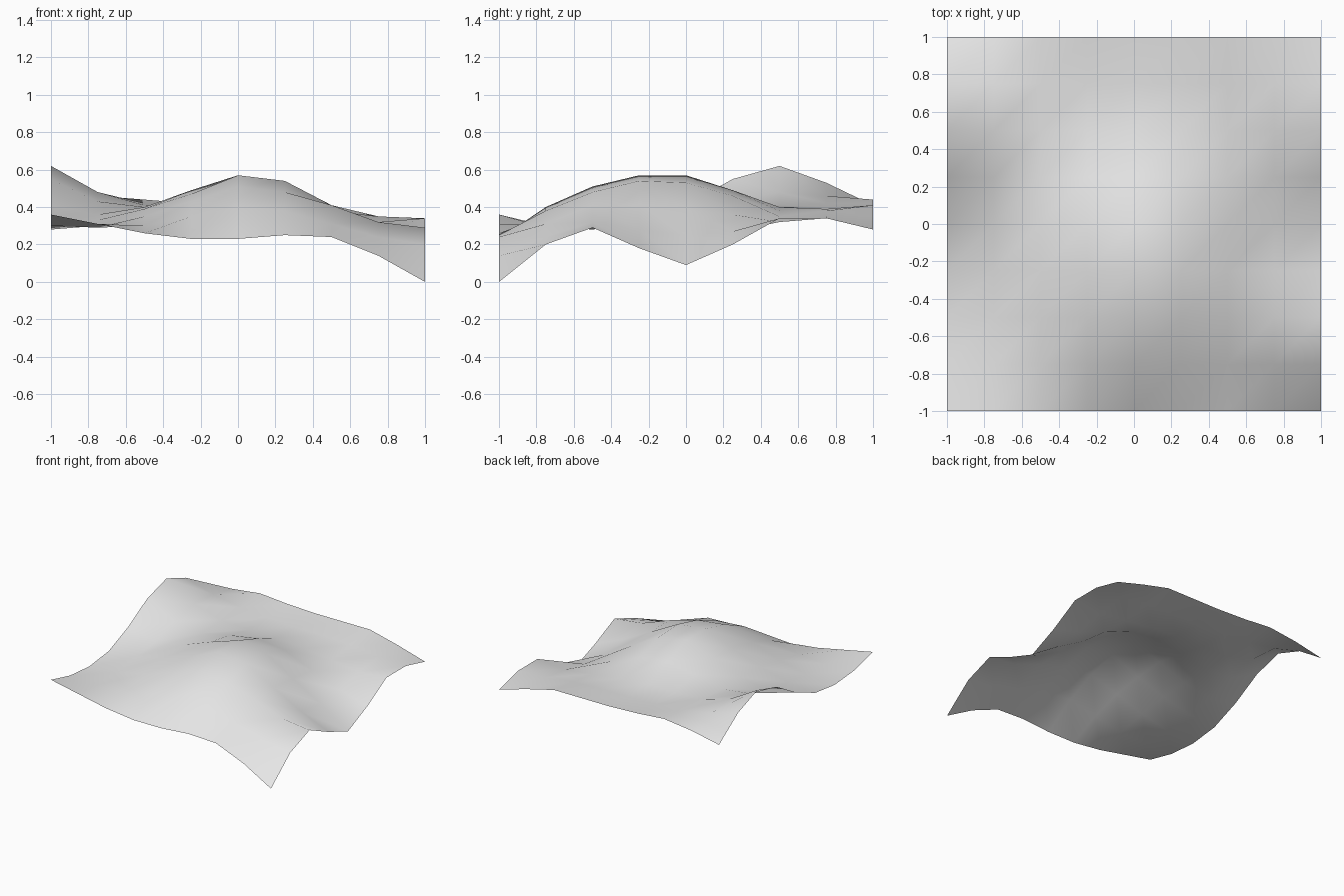
import bpy
import bmesh

# Remove the default object
default_object = bpy.data.objects.get("Cube")
if default_object:
    bpy.data.objects.remove(default_object, do_unlink=True)


def make_material(name, colour):
    material = bpy.data.materials.new(name)
    material.use_nodes = True
    material.diffuse_color = colour
    shader = next(node for node in material.node_tree.nodes
                  if node.type == "BSDF_PRINCIPLED")
    shader.inputs["Base Color"].default_value = colour
    return material


# Terrain heights in hundredths: one row per line from front to back,
# each running from the -x side to the +x side
height_rows = [
    [36, 31, 26, 23, 23, 25, 24, 14, 0],
    [30, 29, 30, 35, 40, 38, 31, 24, 20],
    [28, 30, 35, 43, 51, 48, 41, 32, 29],
    [31, 33, 39, 47, 57, 54, 41, 28, 18],
    [41, 36, 40, 49, 57, 53, 39, 25, 9],
    [55, 43, 40, 45, 49, 46, 36, 27, 20],
    [62, 48, 41, 40, 40, 38, 35, 32, 34],
    [53, 46, 42, 40, 39, 39, 38, 35, 34],
    [36, 41, 44, 42, 41, 41, 41, 35, 28],
]
segments = len(height_rows) - 1


def sculpt_terrain(name, rows, material):
    """Make a square grid and lift every vertex to its sculpted height."""
    sheet = bmesh.new()
    bmesh.ops.create_grid(sheet, x_segments=segments, y_segments=segments, size=1)
    for vertex in sheet.verts:
        column = round((vertex.co.x + 1) * segments / 2)
        row = round((vertex.co.y + 1) * segments / 2)
        vertex.co.z = rows[row][column] / 100
    mesh = bpy.data.meshes.new(name)
    sheet.to_mesh(mesh)
    sheet.free()
    mesh.materials.append(material)
    mesh.shade_smooth()
    terrain = bpy.data.objects.new(name, mesh)
    bpy.context.collection.objects.link(terrain)
    return terrain


# Rolling ground sheet with a central hill and a raised left-hand rim
ground_grey = make_material("light_grey", (0.8, 0.8, 0.8, 1))
sculpt_terrain("hilly_ground", height_rows, ground_grey)
